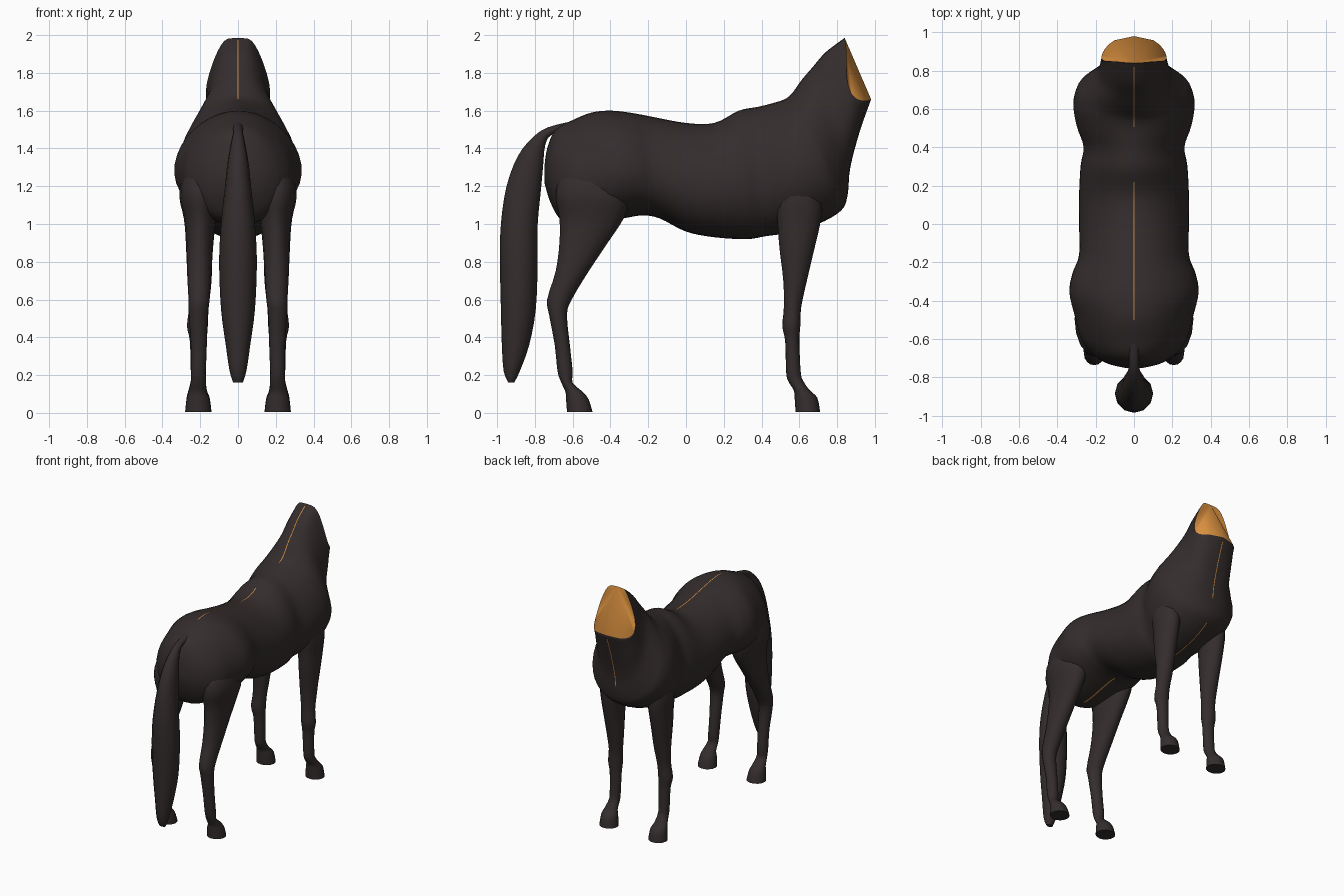
import bpy, bmesh
from math import sin, cos, pi, hypot
from mathutils import Vector

if "Cube" in bpy.data.objects:
    bpy.data.objects.remove(bpy.data.objects["Cube"])


def make_material(name, colour):
    mat = bpy.data.materials.new(name)
    mat.use_nodes = True
    mat.diffuse_color = (*colour, 1)
    mat.node_tree.nodes["Principled BSDF"].inputs["Base Color"].default_value = (*colour, 1)
    return mat


coat = make_material("dark brown coat", (.035, .026, .026))
lining = make_material("orange lining", (.7, .28, .05))


def smooth_path(rows, steps):
    """Catmull-Rom interpolation of rows of numbers."""
    rows = [Vector(r) for r in rows]
    padded = [rows[0]] + rows + [rows[-1]]
    result = []
    for a, b, c, d in zip(padded, padded[1:], padded[2:], padded[3:]):
        for i in range(steps):
            t = i / steps
            result.append((2 * b + (c - a) * t + (2 * a - 5 * b + 4 * c - d) * t ** 2
                           + (3 * b - a - 3 * c + d) * t ** 3) / 2)
    return result + [rows[-1]]


def ring_points(row, sides):
    """Oval between two points of the side profile.
    Row: start y, start z, end y, end z, centre x, half width, roundness, egg, bow."""
    ya, za, yb, zb, xc, w, p, egg, bow = row
    dy, dz = yb - ya, zb - za
    length = hypot(dy, dz)
    points = []
    for i in range(sides):
        angle = 2 * pi * i / sides
        s = (1 - cos(angle)) / 2
        side = sin(angle)
        width = w * abs(side) ** p * (1 - egg * cos(angle))
        push = bow * abs(side) * s * 1.3 / length
        points.append((xc + (width if side > 0 else -width),
                       ya + dy * s + dz * push, za + dz * s - dy * push))
    return points


def finish(name, bm, materials):
    bmesh.ops.recalc_face_normals(bm, faces=bm.faces)
    mesh = bpy.data.meshes.new(name)
    bm.to_mesh(mesh)
    bm.free()
    for mat in materials:
        mesh.materials.append(mat)
    obj = bpy.data.objects.new(name, mesh)
    bpy.context.collection.objects.link(obj)
    bpy.ops.object.select_all(action='DESELECT')
    obj.select_set(True)
    bpy.context.view_layer.objects.active = obj
    bpy.ops.object.shade_smooth_by_angle(angle=pi / 4)


def loft(name, rows, sides, open_end=False):
    """Skin a row of ovals; an open end is filled with the lining colour."""
    bm = bmesh.new()
    rings = [[bm.verts.new(p) for p in ring_points(r, sides)] for r in rows]
    for a, b in zip(rings, rings[1:]):
        for i in range(sides):
            j = (i + 1) % sides
            bm.faces.new((a[i], a[j], b[j], b[i]))
    bm.faces.new(rings[0])
    last = rings[-1]
    if open_end:
        for i in range(1, sides - 1):
            bm.faces.new((last[0], last[i], last[i + 1])).material_index = 1
    else:
        bm.faces.new(last)
    finish(name, bm, [coat, lining])


# Trunk and neck: top y, top z, bottom y, bottom z, half width
trunk = [
    (-.75, 1.30, -.75, 1.22, .05), (-.735, 1.40, -.72, 1.12, .14),
    (-.69, 1.50, -.67, 1.03, .215), (-.60, 1.55, -.60, 1.0, .275),
    (-.50, 1.59, -.48, 1.0, .305), (-.40, 1.60, -.33, 1.03, .335),
    (-.30, 1.59, -.23, 1.045, .32), (-.19, 1.57, -.14, 1.03, .285),
    (0, 1.535, 0, .96, .285), (.15, 1.535, .15, .93, .285),
    (.28, 1.6, .32, .92, .277), (.38, 1.62, .42, .935, .262),
    (.46, 1.64, .55, .955, .297), (.52, 1.66, .70, 1.0, .315),
    (.56, 1.69, .82, 1.07, .295), (.61, 1.76, .855, 1.15, .245)]
neck = [(.67, 1.83, .87, 1.3, .19, .8, .18, 0), (.74, 1.91, .92, 1.49, .165, .6, .26, .02),
        (.84, 1.985, .98, 1.66, .152, .4, .36, .1)]
rows = [(*r[:4], 0, r[4], 1, .12, 0) for r in trunk]
rows += [(*r[:4], 0, *r[4:]) for r in neck]
body_rows = smooth_path(rows, 4)
loft("body_and_neck", body_rows, 36, open_end=True)


# Thin seams along the middle of the back and belly
def seam(name, low, high, top, half):
    bm = bmesh.new()
    pairs = []
    for r in body_rows:
        y, z = (r[0], r[1]) if top else (r[2], r[3])
        if low <= y <= high:
            out = Vector((0, r[0] - r[2], r[1] - r[3])).normalized() * (.003 if top else -.003)
            pairs.append([bm.verts.new(Vector((x, y, z)) + out) for x in (-half, half)])
    for a, b in zip(pairs, pairs[1:]):
        bm.faces.new((a[0], a[1], b[1], b[0]))
    finish(name, bm, [lining])


seam("back_seam", -.5, .25, True, .003)
seam("mane_seam", .5, .83, True, .003)
seam("throat_seam", .86, .97, False, .003)
seam("chest_seam", .35, .81, False, .003)
seam("groin_seam", -.56, -.2, False, .006)

# Legs: height, back y, front y, inner x, outer x
hind = [
    (1.36, -.6, -.40, .14, .23), (1.24, -.67, -.34, .11, .295),
    (1.14, -.69, -.30, .10, .31), (1.03, -.67, -.33, .115, .287), (.9, -.67, -.415, .13, .275),
    (.75, -.69, -.515, .14, .27), (.6, -.735, -.605, .15, .262),
    (.52, -.725, -.63, .16, .26), (.36, -.695, -.615, .165, .25),
    (.22, -.68, -.6, .17, .25), (.16, -.66, -.6, .17, .25),
    (.11, -.638, -.545, .165, .262), (.07, -.635, -.515, .15, .272), (.005, -.63, -.495, .14, .28)]
fore = [
    (1.34, .53, .67, .14, .23), (1.2, .475, .71, .12, .28), (1.1, .475, .72, .12, .288),
    (1.0, .485, .71, .13, .28), (.87, .495, .68, .135, .275),
    (.7, .515, .64, .14, .265), (.56, .518, .61, .155, .26),
    (.46, .51, .605, .16, .27), (.38, .525, .6, .165, .255),
    (.22, .53, .607, .17, .25), (.17, .54, .62, .17, .25),
    (.12, .57, .655, .165, .262), (.08, .575, .695, .15, .272), (.005, .58, .71, .14, .28)]
for label, table in (("hind_leg", hind), ("front_leg", fore)):
    for side, sign in (("left", 1), ("right", -1)):
        rows = [(back, z, front, z, sign * (inner + outer) / 2, (outer - inner) / 2, 1, 0, 0)
                for z, back, front, inner, outer in table]
        loft(side + "_" + label, smooth_path(rows, 3), 16)

# Tail: back y, back z, front y, front z, half width
tail = [
    (-.60, 1.545, -.62, 1.49, .03), (-.73, 1.512, -.71, 1.472, .025),
    (-.81, 1.46, -.745, 1.42, .035), (-.89, 1.36, -.757, 1.3, .055),
    (-.95, 1.2, -.768, 1.18, .07), (-.98, 1.0, -.785, 1.0, .09),
    (-.985, .8, -.785, .8, .1), (-.98, .55, -.795, .55, .09),
    (-.975, .36, -.83, .36, .065), (-.965, .22, -.88, .22, .044), (-.94, .16, -.91, .16, .025)]
rows = [(*r[:4], 0, r[4], 1, 0, 0) for r in tail]
loft("tail", smooth_path(rows, 3), 12)
